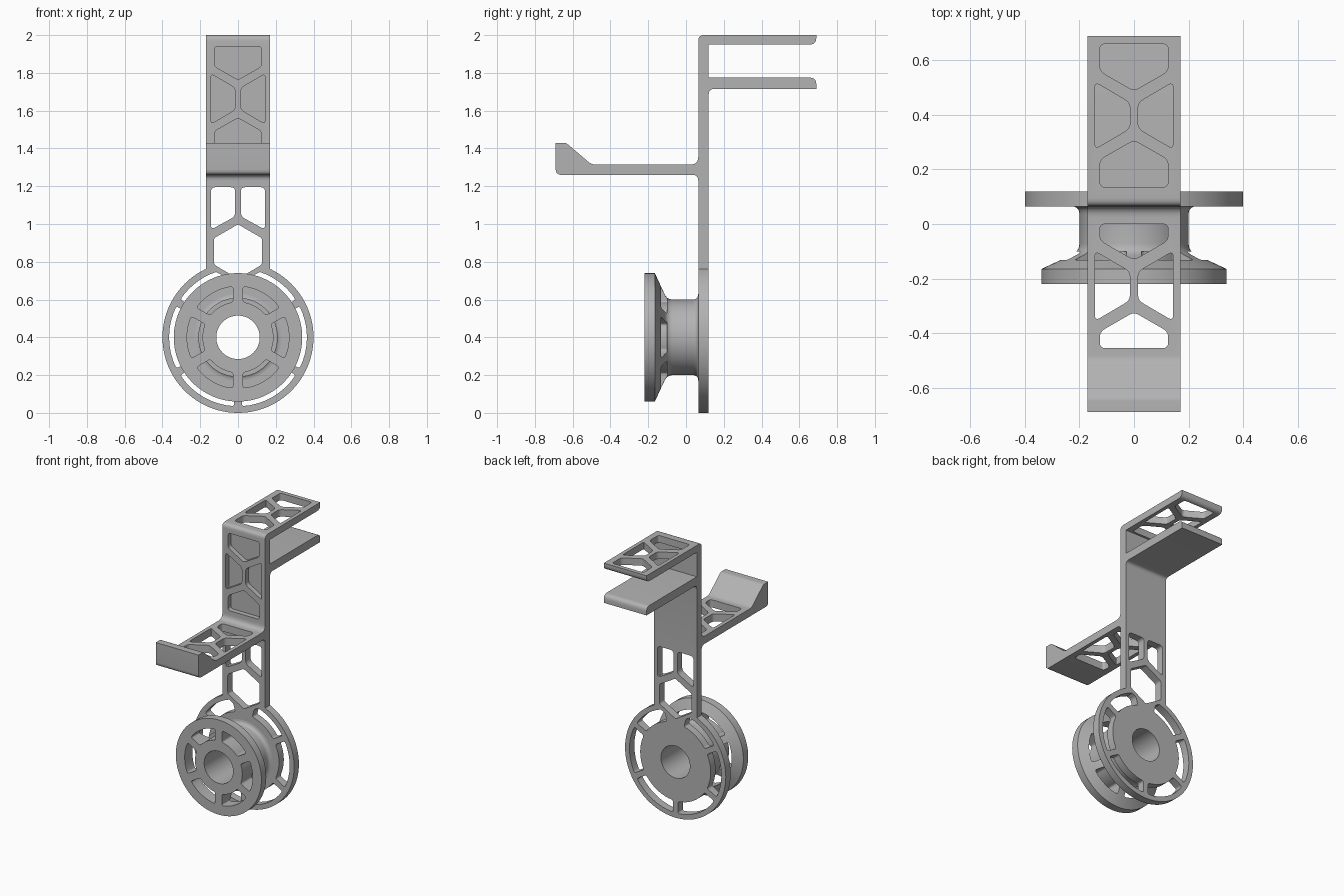
import bpy, bmesh
from math import sin, cos, asin, radians, degrees, pi
from mathutils import Vector

cube = bpy.data.objects.get("Cube")
if cube:
    bpy.data.objects.remove(cube, do_unlink=True)

GREY = (0.45, 0.45, 0.45, 1)
grey = bpy.data.materials.new("plain grey")
grey.use_nodes = True
grey.diffuse_color = GREY
grey.node_tree.nodes["Principled BSDF"].inputs["Base Color"].default_value = GREY

HUB_Z = 0.4       # wheel centre height
HALF = 0.17       # half width of the bracket
FRONT, BACK = 0.065, 0.12   # faces of the upright plate
BORE = 0.115


def rounded(corners, default=0.0, steps=5):
    """Round 2D corners given as (u, v) or (u, v, trim)."""
    pts = [Vector(c[:2]) for c in corners]
    out = []
    for i, c in enumerate(corners):
        p, trim = pts[i], c[2] if len(c) > 2 else default
        if not trim:
            out.append(p)
            continue
        a = p + (pts[i - 1] - p).normalized() * trim
        b = p + (pts[(i + 1) % len(pts)] - p).normalized() * trim
        for k in range(steps + 1):
            t = k / steps
            out.append(a * (1 - t) ** 2 + p * 2 * t * (1 - t) + b * t * t)
    return out


def prism(bm, pts, axis, lo, hi):
    """Extrude a 2D outline along an axis between lo and hi."""
    place = {"x": lambda u, v, w: (w, u, v),
             "y": lambda u, v, w: (u, w, v),
             "z": lambda u, v, w: (u, v, w)}[axis]
    rings = [[bm.verts.new(place(p[0], p[1], w)) for p in pts] for w in (lo, hi)]
    for ring in rings:
        bm.faces.new(ring)
    n = len(pts)
    for i in range(n):
        j = (i + 1) % n
        bm.faces.new((rings[0][i], rings[0][j], rings[1][j], rings[1][i]))


def finish(name, bm):
    bmesh.ops.recalc_face_normals(bm, faces=bm.faces)
    mesh = bpy.data.meshes.new(name)
    bm.to_mesh(mesh)
    bm.free()
    ob = bpy.data.objects.new(name, mesh)
    bpy.context.collection.objects.link(ob)
    mesh.materials.append(grey)
    return ob


def activate(ob):
    bpy.ops.object.select_all(action="DESELECT")
    ob.select_set(True)
    bpy.context.view_layer.objects.active = ob


def combine(ob, tool, operation):
    mod = ob.modifiers.new(operation.lower(), "BOOLEAN")
    mod.operation, mod.object, mod.solver = operation, tool, "EXACT"
    activate(ob)
    bpy.ops.object.modifier_apply(modifier=mod.name)
    bpy.data.objects.remove(tool, do_unlink=True)


def smooth(ob):
    activate(ob)
    bpy.ops.object.shade_smooth_by_angle(angle=radians(30))


def circle(r, n=96):
    return [(r * cos(2 * pi * i / n), HUB_Z + r * sin(2 * pi * i / n)) for i in range(n)]


def strut_cells(lo, hi, side):
    """Lightening pattern: a house-shaped cell at each end, two side cells between."""
    cells = []
    for end, d in ((lo, 1), (hi, -1)):
        cells.append([(-0.125, end), (0.125, end), (0.125, end + d * side),
                      (0, end + d * (side + 0.072)), (-0.125, end + d * side)])
    outer, inner = side + 0.04, side + 0.115
    for s in (-1, 1):
        cells.append([(s * 0.143, lo + outer), (s * 0.015, lo + inner),
                      (s * 0.015, hi - inner), (s * 0.143, hi - outer)])
    return [rounded(c, 0.02) for c in cells]


def ring_slot(a0, a1, r_in, r_out, half_spoke, roof=False):
    """Curved slot between two parallel-sided spokes at angles a0 and a1."""
    pts = []
    for r, flip in ((r_in, False), (r_out, True)):
        off = degrees(asin(half_spoke / r))
        arc = []
        for k in range(9):
            a = radians(a0 + off + (a1 - a0 - 2 * off) * k / 8)
            x, z = r * cos(a), HUB_Z + r * sin(a)
            if roof:
                z = min(z, 0.68 + 0.6 * abs(x))
            arc.append((x, z, 0.014 if k in (0, 8) else 0))
        pts += arc[::-1] if flip else arc
    return rounded(pts)


# Bracket: side profile with the clip arms and the front shelf
profile = [(FRONT, 0.5), (BACK, 0.5), (BACK, 1.715, 0.03), (0.69, 1.715),
           (0.69, 1.775, 0.035), (BACK, 1.775), (BACK, 1.95), (0.69, 1.95, 0.035),
           (0.69, 2), (FRONT, 2, 0.03), (FRONT, 1.315, 0.04), (-0.5, 1.315, 0.02),
           (-0.635, 1.43, 0.015), (-0.69, 1.43), (-0.69, 1.26, 0.03), (FRONT, 1.26, 0.03)]
bm = bmesh.new()
prism(bm, rounded(profile), "x", -HALF, HALF)
bracket = finish("bracket", bm)

# Back wheel plate joined to the upright
bm = bmesh.new()
prism(bm, circle(0.4), "y", FRONT, BACK)
combine(bracket, finish("back_plate", bm), "UNION")

# Openings in the bracket
bm = bmesh.new()
for cell in strut_cells(0.135, 0.66, 0.1):        # top arm
    prism(bm, cell, "z", 1.93, 2.02)
for cell in strut_cells(-0.455, 0, 0.06):         # front shelf
    prism(bm, cell, "z", 1.24, 1.335)
for cell in strut_cells(1.385, 1.94, 0.105):      # blind pockets in the upright
    prism(bm, cell, "y", 0.04, FRONT + 0.035)
through = [rounded([(s * 0.143, 1.195), (s * 0.015, 1.195), (s * 0.015, 1.04),
                    (s * 0.143, 0.97)], 0.025) for s in (-1, 1)]
through.append(rounded([(-0.127, 0.785), (0, 0.71), (0.127, 0.785),
                        (0.127, 0.925), (0, 0.998), (-0.127, 0.925)], 0.012))
for a in range(30, 390, 60):
    through.append(ring_slot(100 if a == 90 else a, 80 if a == 30 else a + 60,
                             0.28, 0.365, 0.02, a in (30, 90)))
through.append(circle(BORE))
for outline in through:
    prism(bm, outline, "y", 0.04, 0.15)
combine(bracket, finish("bracket_cutter", bm), "DIFFERENCE")
smooth(bracket)

# Spool: hub and front flange turned about the wheel axis
section = rounded([(BORE, -0.22), (0.34, -0.22), (0.34, -0.165), (0.2, -0.1, 0.03),
                   (0.2, FRONT, 0.03), (0.23, FRONT), (0.23, 0.07), (BORE, 0.07)])
bm = bmesh.new()
ring = [bm.verts.new((r, y, HUB_Z)) for r, y in section]
edges = [bm.edges.new((ring[i - 1], ring[i])) for i in range(len(ring))]
bmesh.ops.spin(bm, geom=ring + edges, cent=(0, 0, HUB_Z), axis=(0, 1, 0),
               angle=2 * pi, steps=96)
bmesh.ops.remove_doubles(bm, verts=bm.verts, dist=0.0005)
spool = finish("spool", bm)

# Six windows in the front flange
bm = bmesh.new()
for a in range(30, 390, 60):
    prism(bm, ring_slot(a, a + 60, 0.188, 0.27, 0.027), "y", -0.25, -0.1)
combine(spool, finish("flange_cutter", bm), "DIFFERENCE")
smooth(spool)
